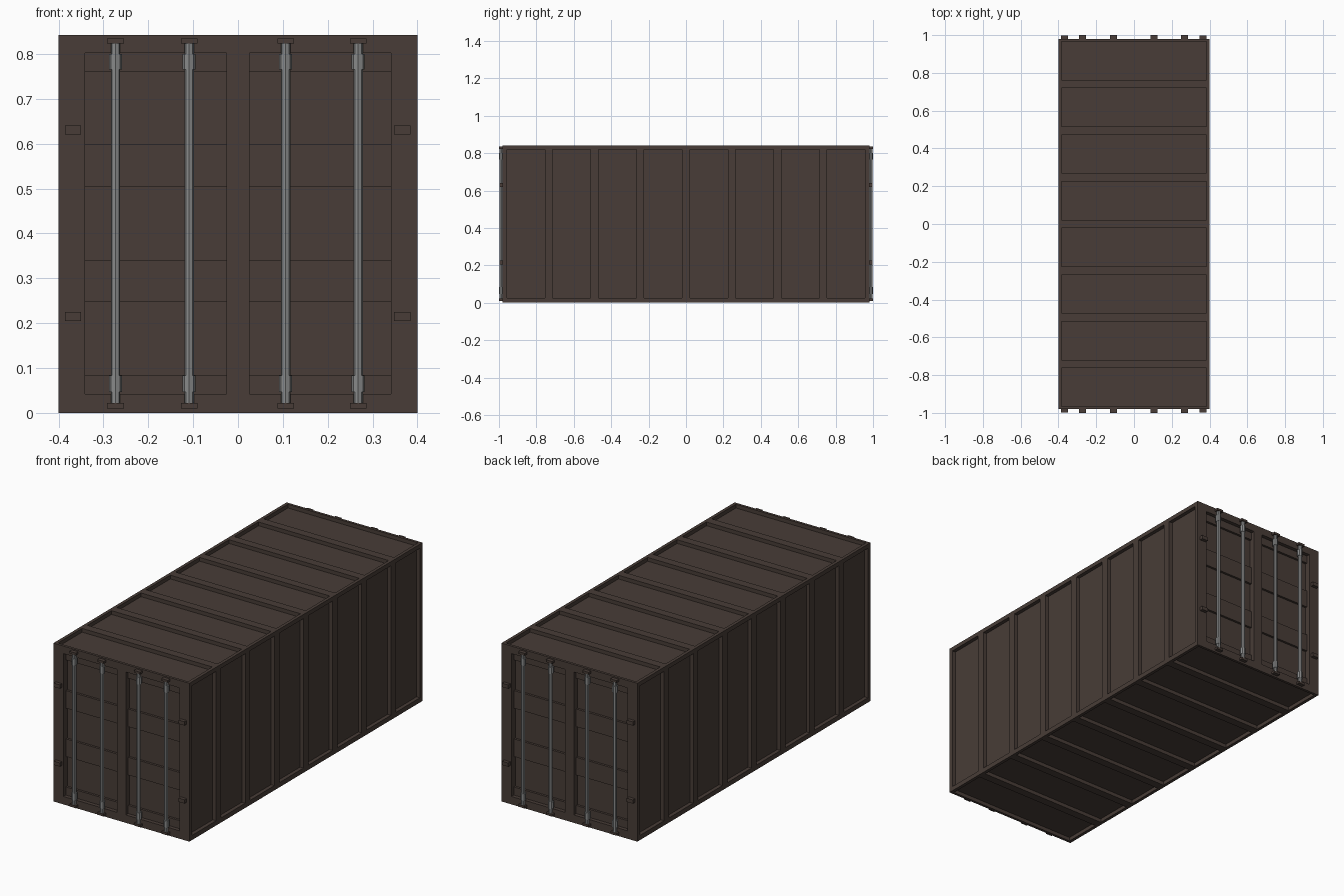
import bpy, bmesh
from mathutils import Vector

if "Cube" in bpy.data.objects:
    bpy.data.objects.remove(bpy.data.objects["Cube"])

W, L, H = 0.4, 0.98, 0.842   # half width, half length, height


def material(name, rgb):
    m = bpy.data.materials.new(name)
    m.diffuse_color = (*rgb, 1)
    m.use_nodes = True
    m.node_tree.nodes["Principled BSDF"].inputs["Base Color"].default_value = m.diffuse_color
    return m


brown = material("dark brown paint", (0.065, 0.046, 0.038))
steel = material("grey steel", (0.25, 0.255, 0.255))


def finish(name, bm, mat):
    me = bpy.data.meshes.new(name)
    bm.to_mesh(me)
    bm.free()
    me.materials.append(mat)
    ob = bpy.data.objects.new(name, me)
    bpy.context.collection.objects.link(ob)
    return ob


def stepped_wall(name, origin, U, V, us, vs, depth):
    """Flat wall on a grid; each cell is sunk by depth(i, j), with straight step walls."""
    origin, U, V = Vector(origin), Vector(U), Vector(V)
    N = U.cross(V)
    bm = bmesh.new()

    def quad(pts, want):
        f = bm.faces.new([bm.verts.new(origin + U * u + V * v - N * d) for u, v, d in pts])
        f.normal_update()
        if f.normal.dot(want) < 0:
            f.normal_flip()

    nu, nv = len(us) - 1, len(vs) - 1
    for i in range(nu):
        for j in range(nv):
            d, (u0, u1), (v0, v1) = depth(i, j), us[i:i + 2], vs[j:j + 2]
            quad([(u0, v0, d), (u1, v0, d), (u1, v1, d), (u0, v1, d)], N)
            if i + 1 < nu and depth(i + 1, j) != d:
                e = depth(i + 1, j)
                quad([(u1, v0, d), (u1, v1, d), (u1, v1, e), (u1, v0, e)], U * (e - d))
            if j + 1 < nv and depth(i, j + 1) != d:
                e = depth(i, j + 1)
                quad([(u0, v1, d), (u1, v1, d), (u1, v1, e), (u0, v1, e)], V * (e - d))
    bmesh.ops.remove_doubles(bm, verts=bm.verts, dist=1e-5)
    return finish(name, bm, brown)


def bay_cuts(edge, width=0.203, n=8):
    """Cut positions along the length for n evenly spaced recessed bays."""
    pitch = (2 * edge - width) / (n - 1)
    cuts = [-L]
    for k in range(n):
        cuts += [-edge + k * pitch, -edge + k * pitch + width]
    return cuts + [L]


# Long sides, roof and floor: eight recessed bays each
def bay(i, j):
    return 0.02 if i % 2 == 1 and j == 1 else 0.0


side_u, roof_u = bay_cuts(0.958), bay_cuts(0.966)
side_v, roof_v = [0, 0.025, 0.82, H], [-W, -0.383, 0.383, W]
stepped_wall("right_side", (W, 0, 0), (0, 1, 0), (0, 0, 1), side_u, side_v, bay)
stepped_wall("left_side", (-W, 0, 0), (0, -1, 0), (0, 0, 1), side_u, side_v, bay)
stepped_wall("roof", (0, 0, H), (0, 1, 0), (-1, 0, 0), roof_u, roof_v, bay)
stepped_wall("floor", (0, 0, 0), (0, 1, 0), (1, 0, 0), roof_u, roof_v, bay)


# Door ends: two sunken leaves with horizontal ribs
def door(i, j):
    if i not in (1, 3) or j in (0, 8):
        return 0.0
    return 0.02 if j % 2 == 1 else 0.032


door_u = [-W, -0.341, -0.026, 0.026, 0.341, W]
door_v = [0, 0.042, 0.085, 0.247, 0.341, 0.504, 0.598, 0.761, 0.802, H]
stepped_wall("front_doors", (0, -L, 0), (1, 0, 0), (0, 0, 1), door_u, door_v, door)
stepped_wall("back_doors", (0, L, 0), (-1, 0, 0), (0, 0, 1), door_u, door_v, door)


# Door hardware
def box(name, x, z, sx, sz, y0, y1):
    bm = bmesh.new()
    bmesh.ops.create_cube(bm, size=1)
    bmesh.ops.scale(bm, vec=(sx, abs(y1 - y0), sz), verts=bm.verts)
    bmesh.ops.translate(bm, vec=(x, (y0 + y1) / 2, z), verts=bm.verts)
    return finish(name, bm, brown)


def post(name, x, y, r, z0, z1):
    bm = bmesh.new()
    bmesh.ops.create_cone(bm, cap_ends=True, segments=8, radius1=r, radius2=r, depth=z1 - z0)
    bmesh.ops.translate(bm, vec=(x, y, (z0 + z1) / 2), verts=bm.verts)
    return finish(name, bm, steel)


for end, s in (("front", -1), ("back", 1)):
    for x in (-0.273, -0.109, 0.106, 0.268):
        post(end + "_lock_rod", x, s * 0.987, 0.0105, 0.021, 0.825)
        for z0, z1 in ((0.047, 0.083), (0.765, 0.8)):
            post(end + "_rod_sleeve", x, s * 0.985, 0.0145, z0, z1)
        for z in (0.016, 0.829):
            box(end + "_rod_keeper", x, z, 0.037, 0.012, s * 0.975, s * 1.0)
    for x in (-0.368, 0.366):
        for z in (0.215, 0.63):
            box(end + "_hinge", x, z, 0.036, 0.02, s * 0.975, s * 0.998)
